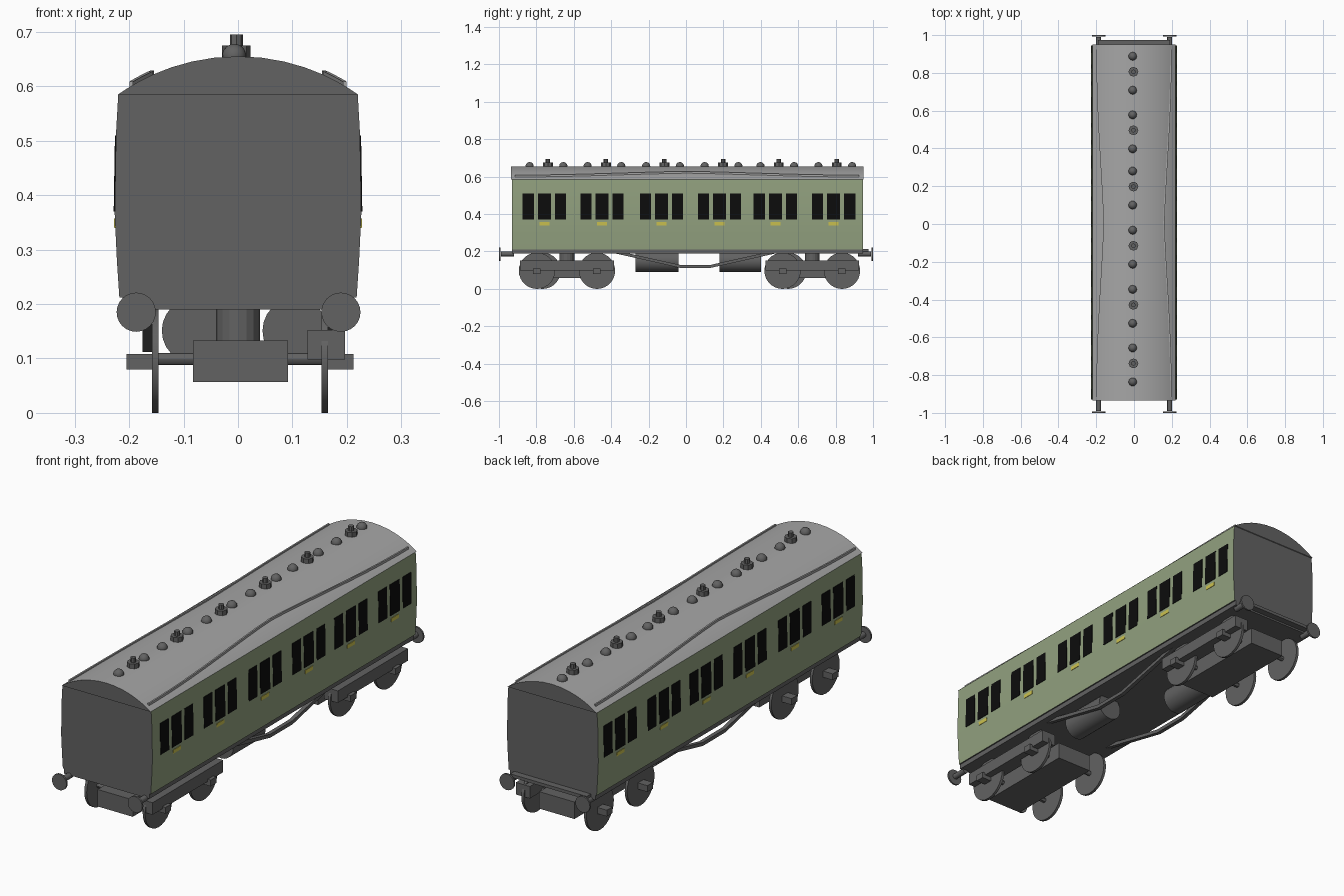
import bpy, bmesh, math
from mathutils import Matrix, Vector

old = bpy.data.objects.get("Cube")
if old:
    bpy.data.objects.remove(old, do_unlink=True)


def material(name, srgb):
    col = [(c / 255 / 12.92) if c < 11 else ((c / 255 + 0.055) / 1.055) ** 2.4 for c in srgb]
    m = bpy.data.materials.new(name)
    m.use_nodes = True
    m.diffuse_color = (*col, 1)
    m.node_tree.nodes["Principled BSDF"].inputs["Base Color"].default_value = (*col, 1)
    return m


GREEN = material("pale green paint", (146, 161, 127))
ROOF = material("light grey roof", (166, 166, 166))
DARK = material("dark grey metal", (98, 98, 98))
BLACK = material("black glass", (12, 12, 12))
YELLOW = material("yellow handle", (205, 195, 80))


def finish(name, bm, mats, smooth=False):
    bmesh.ops.recalc_face_normals(bm, faces=bm.faces)
    me = bpy.data.meshes.new(name)
    bm.to_mesh(me)
    bm.free()
    for m in mats:
        me.materials.append(m)
    ob = bpy.data.objects.new(name, me)
    bpy.context.collection.objects.link(ob)
    if smooth:
        bpy.ops.object.select_all(action='DESELECT')
        ob.select_set(True)
        bpy.context.view_layer.objects.active = ob
        bpy.ops.object.shade_smooth_by_angle(angle=math.radians(30))
    return ob


def loft(bm, sections):
    """Skin a row of matching closed cross-sections and cap both ends."""
    rings = [[bm.verts.new(p) for p in s] for s in sections]
    n = len(rings[0])
    for a, b in zip(rings, rings[1:]):
        for i in range(n):
            bm.faces.new((a[i], a[(i + 1) % n], b[(i + 1) % n], b[i]))
    bm.faces.new(rings[0])
    bm.faces.new(rings[-1])


def box(bm, x0, x1, y0, y1, z0, z1):
    loft(bm, [[(x0, y, z0), (x1, y, z0), (x1, y, z1), (x0, y, z1)] for y in (y0, y1)])


def cylinder(bm, centre, axis, r, length, sides=24, r2=None):
    rot = Vector((0, 0, 1)).rotation_difference(Vector(axis)).to_matrix().to_4x4()
    bmesh.ops.create_cone(bm, cap_ends=True, segments=sides, radius1=r,
                          radius2=r if r2 is None else r2, depth=length,
                          matrix=Matrix.Translation(centre) @ rot)


def sweep(bm, path, w, h):
    loft(bm, [[(x - w / 2, y, z), (x + w / 2, y, z), (x + w / 2, y, z + h), (x - w / 2, y, z + h)]
              for x, y, z in path])


X, Y, Z = (1, 0, 0), (0, 1, 0), (0, 0, 1)
SIDE = [(0.218, 0.212), (0.2225, 0.28), (0.2265, 0.365), (0.224, 0.515), (0.22, 0.585)]


def side_x(z):
    for (xa, za), (xb, zb) in zip(SIDE, SIDE[1:]):
        if z <= zb:
            return xa + (xb - xa) * (z - za) / (zb - za)
    return SIDE[-1][0]


def roof_z(x):
    return 0.274 + math.sqrt(0.381 ** 2 - x * x)


# Coach body: green sides, dark ends
bm = bmesh.new()
outline = SIDE + [(-x, z) for x, z in reversed(SIDE)]
loft(bm, [[(x, y, z) for x, z in outline] for y in (-0.93, 0.945)])
bmesh.ops.recalc_face_normals(bm, faces=bm.faces)
for f in bm.faces:
    f.material_index = 0 if abs(f.normal.x) > 0.8 else 1
finish("body", bm, [GREEN, DARK], True)

# Arched roof with dark end faces
bm = bmesh.new()
arch = [(0.221 * math.cos(math.pi * i / 16),) for i in range(17)]
arch = [(x, roof_z(x)) for (x,) in arch]
loft(bm, [[(x, y, z) for x, z in arch] for y in (-0.935, 0.95)])
bmesh.ops.recalc_face_normals(bm, faces=bm.faces)
for f in bm.faces:
    f.material_index = 1 if abs(f.normal.y) > 0.8 else 0
finish("roof", bm, [ROOF, DARK], True)

# Curved rain strips
bm = bmesh.new()
for s in (-1, 1):
    path = []
    for i in range(25):
        t = i / 12 - 1
        x = 0.158 + 0.038 * math.sin(abs(t) * math.pi / 2) ** 1.3
        path.append((s * x, 0.92 * t + 0.005, roof_z(x) - 0.003))
    sweep(bm, path, 0.007, 0.011)
finish("rain_strips", bm, [ROOF])

# Windows and door handles, three panes to each compartment
panes, handles = bmesh.new(), bmesh.new()


def side_plate(bm, s, y0, y1, z0, z1):
    a, b = side_x(z0), side_x(z1)
    loft(bm, [[(s * (a - 0.004), y, z0), (s * (a + 0.002), y, z0),
               (s * (b + 0.002), y, z1), (s * (b - 0.004), y, z1)] for y in (y0, y1)])


for s in (-1, 1):
    for c in (-0.757, -0.449, -0.131, 0.179, 0.478, 0.789):
        for off, half in ((-0.086, 0.03), (0, 0.034), (0.086, 0.03)):
            side_plate(panes, s, c + off - half, c + off + half, 0.37, 0.51)
        side_plate(handles, s, c - 0.027, c + 0.027, 0.34, 0.357)
finish("windows", panes, [BLACK])
finish("door_handles", handles, [YELLOW])

# Roof vents: one stepped vent between two domes per compartment
stepped, domes = bmesh.new(), bmesh.new()
for c in (-0.738, -0.428, -0.115, 0.198, 0.496, 0.806):
    cylinder(stepped, (-0.003, c, 0.661), Z, 0.026, 0.028, 8)
    cylinder(stepped, (-0.003, c, 0.683), Z, 0.012, 0.024, 8)
    for d in (-0.098, 0.082):
        bmesh.ops.create_uvsphere(domes, u_segments=16, v_segments=10, radius=0.022,
                                  matrix=Matrix.Translation((-0.007, c + d, 0.656)))
finish("stepped_vents", stepped, [DARK])
finish("dome_vents", domes, [DARK], True)

# Underframe and rear beam
bm = bmesh.new()
box(bm, -0.212, 0.212, -0.93, 0.945, 0.19, 0.214)
box(bm, -0.19, 0.19, 0.94, 0.975, 0.198, 0.212)
finish("underframe", bm, [DARK])

# Buffers
bm = bmesh.new()
for x in (-0.187, 0.189):
    for s in (-1, 1):
        cylinder(bm, (x, s * 0.955, 0.187), Y, 0.013, 0.07, 16)
        cylinder(bm, (x, s * 0.996, 0.185), Y, 0.036, 0.008)
finish("buffers", bm, [DARK], True)

# Truss rods
bm = bmesh.new()
for x in (-0.166, 0.172):
    sweep(bm, [(x, -0.38, 0.19), (x, -0.03, 0.112), (x, 0.13, 0.112), (x, 0.48, 0.19)], 0.018, 0.016)
finish("truss_rods", bm, [DARK])

# Gas cylinders under the floor
bm = bmesh.new()
cylinder(bm, (0.105, -0.155, 0.151), Y, 0.06, 0.23)
cylinder(bm, (-0.08, 0.29, 0.151), Y, 0.06, 0.22)
finish("gas_cylinders", bm, [DARK], True)

# Bogies: centre box, side frame, wheels, axles and axle boxes
frames, wheels, boxes = bmesh.new(), bmesh.new(), bmesh.new()
for y0, y1, far in ((-0.797, -0.476, 0.03), (0.516, 0.834, 0.03)):
    box(frames, -0.083, 0.092, y0 - 0.08, y1 + 0.075, 0.057, 0.133)
    box(frames, 0.128, 0.197, y0 - 0.09, y1 + 0.09, 0.098, 0.152)
    cylinder(frames, (0, (y0 + y1) / 2, 0.16), Z, 0.04, 0.07, 16)
    for y, shift in ((y0, far), (y1, 0)):
        cylinder(wheels, (0.159, y, 0.097), X, 0.097, 0.012, 28)
        cylinder(wheels, (-0.152, y + shift, 0.097), X, 0.097, 0.012, 28)
        cylinder(wheels, (0.004, y + shift / 2, 0.099), X, 0.011, 0.31, 12)
        box(boxes, 0.16, 0.212, y - 0.02, y + 0.02, 0.08, 0.108)
        box(boxes, -0.205, -0.15, y + shift - 0.02, y + shift + 0.02, 0.08, 0.108)
finish("bogie_frames", frames, [DARK])
finish("wheels", wheels, [DARK], True)
finish("axle_boxes", boxes, [DARK])
